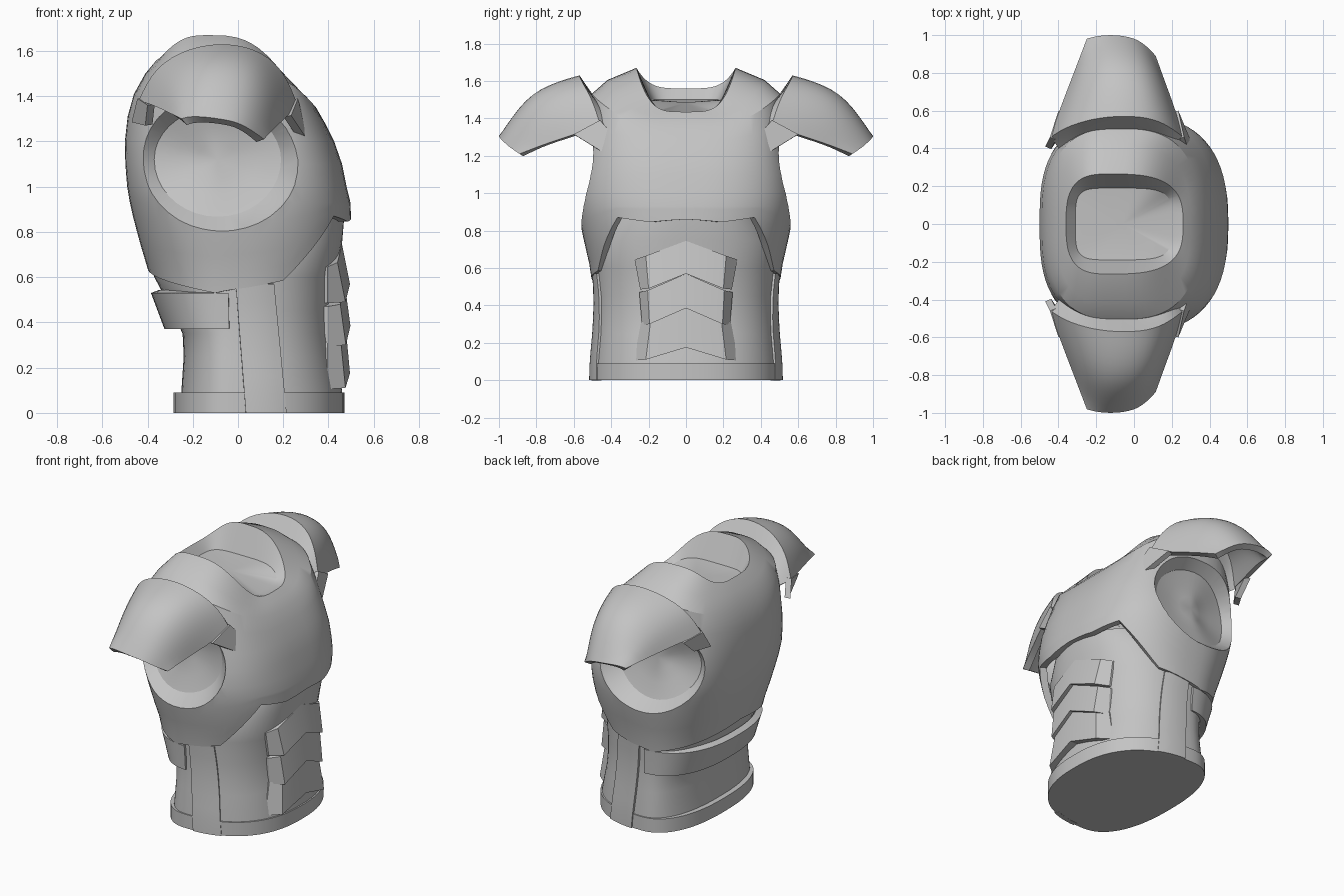
import bpy, bmesh, math

if "Cube" in bpy.data.objects:
    bpy.data.objects.remove(bpy.data.objects["Cube"])

grey = bpy.data.materials.new("armour_grey")
grey.diffuse_color = (0.55, 0.55, 0.55, 1)
grey.use_nodes = True
grey.node_tree.nodes["Principled BSDF"].inputs["Base Color"].default_value = grey.diffuse_color
N = 72
ANGLES = [math.tau * i / N for i in range(N)]


def shade(ob, angle=32):
    """Apply modifiers, then smooth while keeping hard edges."""
    bpy.ops.object.select_all(action='DESELECT')
    ob.select_set(True)
    bpy.context.view_layer.objects.active = ob
    if ob.modifiers:
        bpy.ops.object.convert(target='MESH')
    bpy.ops.object.shade_smooth_by_angle(angle=math.radians(angle))


def make(name, verts, faces, recalc=True):
    me = bpy.data.meshes.new(name)
    me.from_pydata(verts, [], faces)
    if recalc:
        bm = bmesh.new()
        bm.from_mesh(me)
        bmesh.ops.recalc_face_normals(bm, faces=bm.faces)
        bm.to_mesh(me)
        bm.free()
    ob = bpy.data.objects.new(name, me)
    bpy.context.collection.objects.link(ob)
    me.materials.append(grey)
    return ob


def loft(name, rings, start=None, end=None):
    """Skin closed rings; each end is a fan to a point, or a flat cap."""
    n = len(rings[0])
    verts = [p for r in rings for p in r]
    faces = [(k * n + i, k * n + (i + 1) % n, (k + 1) * n + (i + 1) % n, (k + 1) * n + i)
             for k in range(len(rings) - 1) for i in range(n)]
    for point, base in ((start, 0), (end, (len(rings) - 1) * n)):
        if point:
            verts.append(point)
            faces += [(base + i, base + (i + 1) % n, len(verts) - 1) for i in range(n)]
        else:
            faces.append(tuple(range(base, base + n)))
    return make(name, verts, faces)


def open_end(ob, z):
    """Remove the hidden fan that closes a loft at height z on the axis."""
    bm = bmesh.new()
    bm.from_mesh(ob.data)
    tip = [v for v in bm.verts if abs(v.co.x) + abs(v.co.y) + abs(v.co.z - z) < .001]
    bmesh.ops.delete(bm, geom=tip, context='VERTS')
    bm.to_mesh(ob.data)
    bm.free()


def sheet(name, rows, thickness, offset, mirror=True, smooth=0):
    """Open sheet from rows of points, thickened and mirrored across y."""
    c = len(rows[0])
    faces = [(r * c + i, r * c + i + 1, (r + 1) * c + i + 1, (r + 1) * c + i)
             for r in range(len(rows) - 1) for i in range(c - 1)]
    ob = make(name, [p for r in rows for p in r], faces, recalc=False)
    if smooth:
        s = ob.modifiers.new("round", 'SUBSURF')
        s.levels = s.render_levels = smooth
        s.boundary_smooth = 'PRESERVE_CORNERS'
    t = ob.modifiers.new("thickness", 'SOLIDIFY')
    t.thickness, t.offset = thickness, offset
    if mirror:
        ob.modifiers.new("mirror", 'MIRROR').use_axis = (False, True, False)
    shade(ob)


def sample(table, v):
    """Linear lookup in a table of (key, values...)."""
    for p, q in zip(table, table[1:]):
        if v <= q[0]:
            f = max(0, (v - p[0]) / (q[0] - p[0]))
            return [a + (b - a) * f for a, b in zip(p[1:], q[1:])]
    return list(table[-1][1:])


def outline(t, back, front, half, n=2.4, cx=-0.02):
    """Point of a rounded oval with separate front and back depth."""
    c, s = math.cos(t), math.sin(t)
    depth = front - cx if c > 0 else cx - back
    return (cx + math.copysign(abs(c) ** (2 / n), c) * depth,
            math.copysign(abs(s) ** (2 / n), s) * half)


# profiles: height, back x, front x, half width, squareness
SHELL = [(.50, -.36, .40, .50, 2.4), (.58, -.385, .43, .51, 2.4), (.64, -.40, .46, .52, 2.4),
         (.74, -.43, .485, .545, 2.45), (.85, -.46, .50, .567, 2.5), (.93, -.478, .497, .575, 2.6),
         (1.0, -.49, .48, .575, 2.7), (1.1, -.498, .46, .56, 2.8), (1.2, -.50, .425, .54, 2.9)]
WAIST = [(0, -.255, .465, .505), (.1, -.25, .46, .502), (.25, -.24, .43, .488), (.35, -.245, .42, .482),
         (.45, -.29, .42, .48), (.6, -.37, .43, .49), (.75, -.39, .46, .495), (.87, -.38, .47, .41)]
# chest shell hem: angle from the front, height
HEM = [(0, .86), (15, .845), (35, .87), (65, .585), (100, .53), (180, .635)]


def hem(t):
    d = math.degrees(t)
    return sample(HEM, min(d, 360 - d))[0]


# chest shell: turned-in hem, chest, shoulders, neck opening and neck floor
rings = []
for inset, f in ((.04, 0), (0, 0), (0, .2), (0, .4), (0, .6), (0, .8), (0, 1)):
    ring = []
    for t in ANGLES:
        z = hem(t) + (.93 - hem(t)) * f
        b, fr, h, n = sample(SHELL, z)
        ring.append((*outline(t, b + inset, fr - inset, h - inset, n), z))
    rings.append(ring)
for z in (1.0, 1.1, 1.2):
    rings.append([(*outline(t, *sample(SHELL, z)), z) for t in ANGLES])
# back x, front x, half width, squareness, centre x, back z, front z, side z, side steepness
for b, fr, h, n, cx, zb, zf, zs, p in ((-.488, .385, .52, 2.9, -.05, 1.31, 1.28, 1.38, 2),
                                       (-.46, .345, .505, 2.8, -.08, 1.41, 1.35, 1.53, 2),
                                       (-.41, .30, .42, 2.8, -.11, 1.50, 1.40, 1.605, 2.4),
                                       (-.36, .26, .265, 3.0, -.13, 1.56, 1.435, 1.67, 2.8),
                                       (-.31, .20, .19, 4.5, -.11, 1.50, 1.43, 1.50, 2)):
    ring = []
    for t in ANGLES:
        z0 = zf if math.cos(t) > 0 else zb
        ring.append((*outline(t, b, fr, h, n, cx), z0 + (zs - z0) * abs(math.sin(t)) ** p))
    rings.append(ring)
shell = loft("chest_shell", rings, start=(0, 0, .8), end=(-.06, 0, 1.485))

# arm openings: sloped rim with a shallow dish, cut on both sides
cutters = []
for side in (1, -1):
    cut = []
    for y, r in ((.76, 1.28), (.55, 1.0), (.47, .79), (.44, .5), (.425, .25)):
        ring = []
        for t in ANGLES[::2]:
            c, s = math.cos(t), math.sin(t)
            high = .29 if s > 0 else .32
            shift = (-.045 if c > 0 else -.13) * c * c + .01 * max(0, -s) - .02 * max(0, s)
            ring.append((-.09 + .355 * r * c, side * (y + shift * min(r, 1)), 1.12 + high * r * s))
        cut.append(ring)
    cutter = loft("arm_cutter", cut, start=(-.09, side * .85, 1.12), end=(-.09, side * .42, 1.12))
    cutters.append(cutter)
    m = shell.modifiers.new("arm_opening", 'BOOLEAN')
    m.operation, m.solver, m.object = 'DIFFERENCE', 'EXACT', cutter
shade(shell, 24)
open_end(shell, .8)
for cutter in cutters:
    bpy.data.objects.remove(cutter)

# waist body and belt
waist = loft("waist", [[(*outline(t, *row[1:]), row[0]) for t in ANGLES] for row in WAIST], end=(0, 0, .87))
open_end(waist, .87)
shade(waist)
shade(loft("belt", [[(*outline(t, -.285, .47, .51), z) for t in ANGLES] for z in (0, .09)]))

# band across the lower back
band = [[(*outline(math.radians(92 + 4 * i), b, .4, h), z) for i in range(45)]
        for b, h, z in ((-.325, .49, .37), (-.355, .493, .45), (-.385, .498, .53))]
sheet("back_band", band, .04, -1, mirror=False)

# side panels running from belt to chest
rows = []
for k in range(8):
    f = k / 7
    row = []
    for i in range(7):
        g = i / 6
        x = (.035 - .045 * f) * (1 - g) + (.215 - .055 * f) * g
        z = .57 * f
        b, fr, h = sample(WAIST, z)
        u = abs((x + .02) / (fr + .02))
        row.append((x, (h + .014) * (1 - u ** 2.4) ** (1 / 2.4), z))
    rows.append(row)
sheet("side_panel", rows, .03, 1)

# overlapping chevron plates on the belly
# outer y, inner y and heights of the bottom and top corners
for name, yo, yi, bot, top, bulges in (
        ("belly_plate_low", (.28, .24), (.215, .19), (.105, .11, .175), (.31, .31, .39), (.495, .475)),
        ("belly_plate_mid", (.235, .25), (.195, .205), (.295, .30, .385), (.47, .48, .57), (.497, .472)),
        ("belly_plate_top", (.245, .275), (.20, .215), (.485, .49, .57), (.645, .665, .745), (.495, .46))):
    verts, faces = [], []
    for k, (zs, bulge) in enumerate(((bot, bulges[0]), (top, bulges[1]))):
        o, i = yo[k], yi[k]
        cols = [(-o, zs[0], .395), (-i, zs[1], bulge - .02), (0, zs[2], bulge),
                (i, zs[1], bulge - .02), (o, zs[0], .395)]
        verts += [(x, y, z) for y, z, x in cols]
        verts += [(.37, y, z) for y, z, x in cols]
    for i in range(4):
        faces += [(i, i + 1, i + 11, i + 10), (i + 5, i + 6, i + 16, i + 15),
                  (i, i + 1, i + 6, i + 5), (i + 10, i + 11, i + 16, i + 15)]
    faces += [(0, 5, 15, 10), (4, 9, 19, 14)]
    shade(make(name, verts, faces), 20)

# shoulder pads: rows run from the neck side to the outer lip
PAD = [[(-.44, .46, 1.38), (-.37, .51, 1.53), (-.22, .56, 1.615), (-.05, .575, 1.64), (.11, .56, 1.60),
        (.21, .50, 1.50), (.26, .46, 1.37)],
       [(-.40, .59, 1.37), (-.34, .62, 1.50), (-.2, .69, 1.585), (-.05, .71, 1.60), (.09, .70, 1.57),
        (.18, .65, 1.46), (.225, .59, 1.315)],
       [(-.33, .77, 1.34), (-.29, .80, 1.44), (-.18, .85, 1.515), (-.06, .865, 1.52), (.06, .85, 1.485),
        (.135, .81, 1.385), (.165, .75, 1.265)],
       [(-.25, .98, 1.30), (-.22, .99, 1.31), (-.16, 1.0, 1.31), (-.08, 1.0, 1.30), (.0, .985, 1.285),
        (.06, .95, 1.25), (.115, .89, 1.21)]]
sheet("shoulder_pad", PAD, .04, -1, smooth=2)

# lip closing each pad down onto the shoulder
lip = [(-.09 + (x + .09) * .86, y - .07, 1.3 + (z - 1.3) * .68) for x, y, z in PAD[0]]
sheet("pad_lip", [lip, PAD[0]], .02, -1, smooth=2)

# tabs hanging from the front and back pad corners
sheet("front_pad_tab", [[(.265, .46, 1.39), (.235, .60, 1.315)], [(.305, .345, 1.26), (.305, .43, 1.21)]], .035, 1)
sheet("back_pad_tab", [[(-.445, .46, 1.39), (-.40, .60, 1.36)], [(-.47, .41, 1.285), (-.41, .50, 1.27)]], .035, -1)
